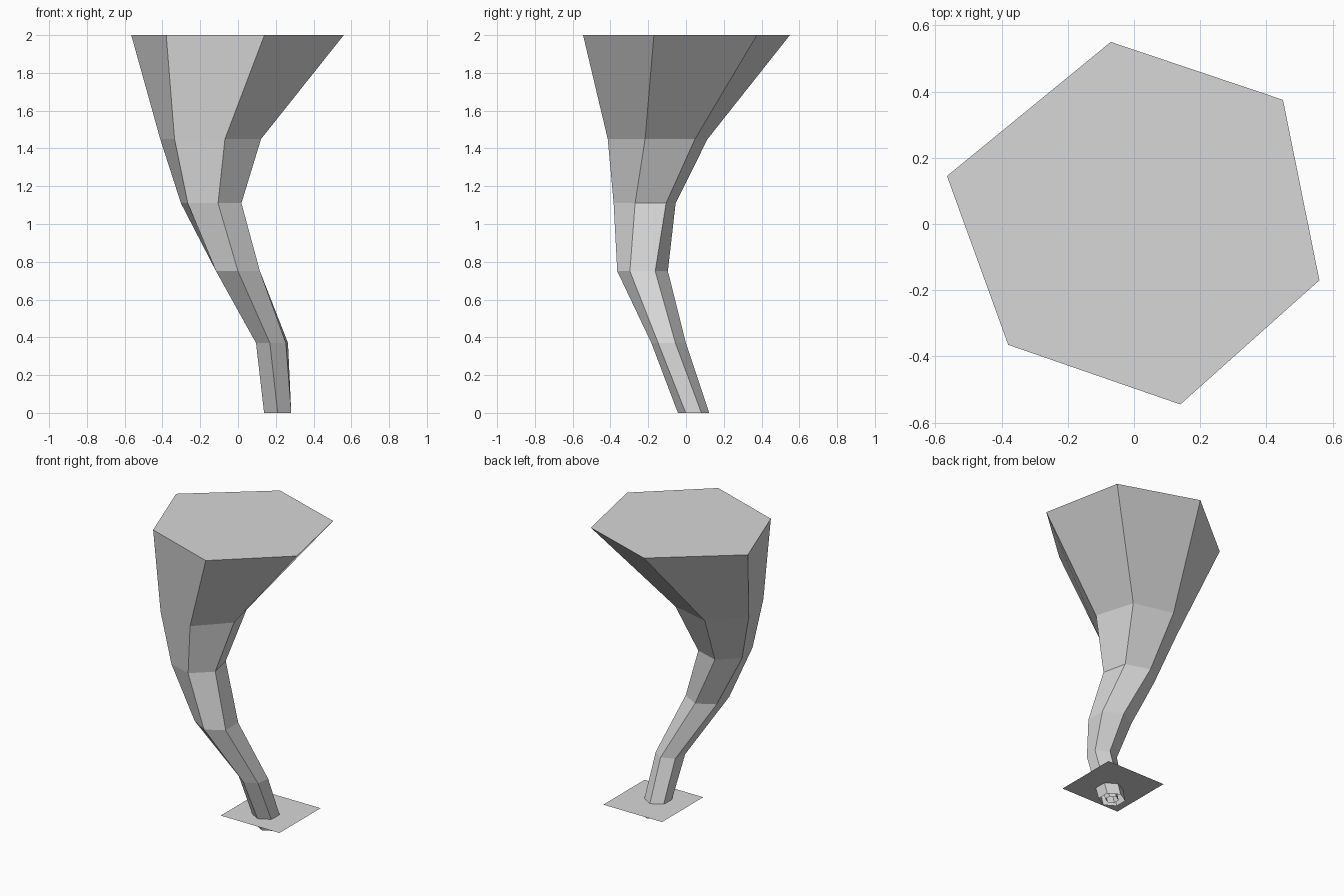
import bpy
import bmesh
from math import cos, sin, radians

cube = bpy.data.objects.get("Cube")
if cube:
    bpy.data.objects.remove(cube, do_unlink=True)

grey = bpy.data.materials.new("storm_grey")
grey.use_nodes = True
colour = (0.68, 0.68, 0.68, 1)
grey.diffuse_color = colour
grey.node_tree.nodes["Principled BSDF"].inputs["Base Color"].default_value = colour

SIDES = 6
# Rings of the bent funnel: centre x, centre y, height, radius, turn
RINGS = [
    (0.21, 0.04, 0, 0.083, -90),
    (0.18, -0.092, 0.37, 0.092, -97),
    (0, -0.23, 0.75, 0.134, -90),
    (-0.142, -0.219, 1.11, 0.168, -77.5),
    (-0.145, -0.15, 1.45, 0.275, -74),
]
# Uneven corners of the wide top
RIM = [(0.14, -0.545), (0.56, -0.17), (0.45, 0.375),
       (-0.07, 0.55), (-0.565, 0.145), (-0.38, -0.365)]


def finish(bm, name):
    mesh = bpy.data.meshes.new(name)
    bm.to_mesh(mesh)
    bm.free()
    mesh.materials.append(grey)
    obj = bpy.data.objects.new(name, mesh)
    bpy.context.collection.objects.link(obj)
    return obj


def ring_points(x, y, z, radius, turn, scale):
    angles = [radians(turn + i * 360 / SIDES) for i in range(SIDES)]
    return [(x + radius * scale * cos(a), y + radius * scale * sin(a), z) for a in angles]


def tube(name, rings):
    """Skin the rings with quads, open below and capped on top."""
    bm = bmesh.new()
    loops = [[bm.verts.new(p) for p in ring] for ring in rings]
    for low, high in zip(loops, loops[1:]):
        for i in range(SIDES):
            j = (i + 1) % SIDES
            bm.faces.new((low[i], low[j], high[j], high[i]))
    bm.faces.new(loops[-1])
    return finish(bm, name)


# Outer funnel
tube("funnel", [ring_points(*r, 1) for r in RINGS] + [[(x, y, 2) for x, y in RIM]])

# Narrow core, seen through the open foot
tube("inner_core", [ring_points(*r, 0.5) for r in RINGS])

# Thin square plate around the foot
bm = bmesh.new()
bmesh.ops.create_grid(bm, x_segments=1, y_segments=1, size=0.22)
bmesh.ops.translate(bm, verts=bm.verts, vec=(0.21, 0.05, 0.09))
finish(bm, "ground_plate")
